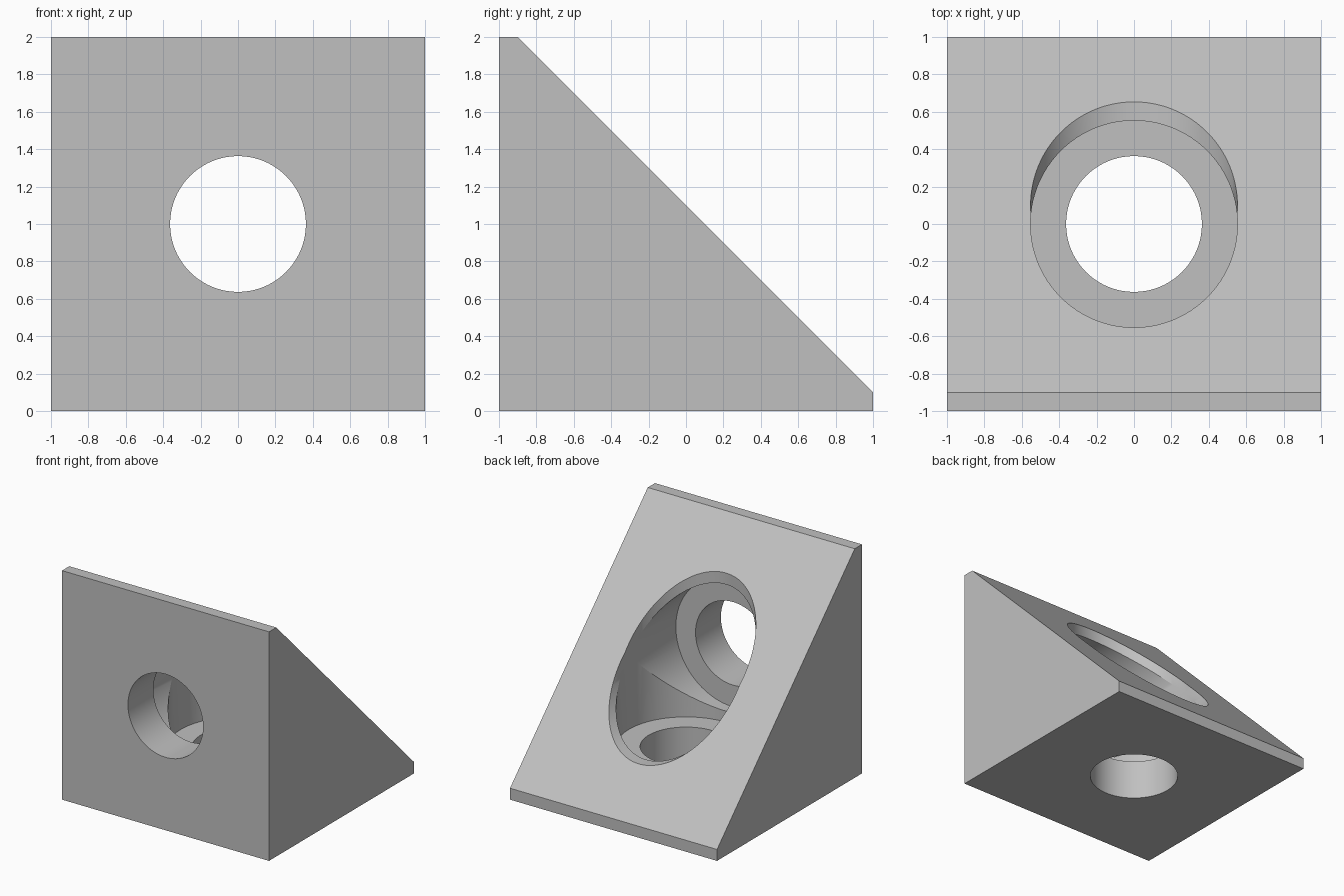
import bpy
import bmesh
import math
from mathutils import Matrix

cube = bpy.data.objects.get("Cube")
if cube:
    bpy.data.objects.remove(cube, do_unlink=True)

WALL = 0.35      # thickness left under each counterbore
LIP = 0.1        # blunt edge on the two thin ends
BORE = 0.553
HOLE = 0.363

grey = bpy.data.materials.new("plain grey")
grey.use_nodes = True
colour = (0.53, 0.53, 0.53, 1)
grey.diffuse_color = colour
grey.node_tree.nodes["Principled BSDF"].inputs["Base Color"].default_value = colour


def add_object(name, bm):
    bmesh.ops.recalc_face_normals(bm, faces=bm.faces)
    mesh = bpy.data.meshes.new(name)
    bm.to_mesh(mesh)
    bm.free()
    mesh.materials.append(grey)
    obj = bpy.data.objects.new(name, mesh)
    bpy.context.collection.objects.link(obj)
    return obj


def cutter(name, radius, start, end, horizontal):
    """Cylinder along z, or along y through the middle of the front face."""
    bm = bmesh.new()
    bmesh.ops.create_cone(bm, cap_ends=True, segments=128, radius1=radius,
                          radius2=radius, depth=end - start,
                          matrix=Matrix.Translation((0, 0, (start + end) / 2)))
    if horizontal:
        turn = Matrix.Translation((0, -1, 1)) @ Matrix.Rotation(-math.pi / 2, 4, "X")
        bmesh.ops.transform(bm, matrix=turn, verts=bm.verts)
    obj = add_object(name, bm)
    obj.hide_render = True
    return obj


# Wedge block: side profile extruded across the width
profile = [(-1, 0), (1, 0), (1, LIP), (LIP - 1, 2), (-1, 2)]
bm = bmesh.new()
side = bm.faces.new([bm.verts.new((-1, y, z)) for y, z in profile])
extruded = bmesh.ops.extrude_face_region(bm, geom=[side])["geom"]
bmesh.ops.translate(bm, vec=(2, 0, 0),
                    verts=[v for v in extruded if isinstance(v, bmesh.types.BMVert)])
bracket = add_object("corner_bracket", bm)

# Counterbore and through hole in each of the two legs
cutters = []
for horizontal in (False, True):
    leg = "front" if horizontal else "base"
    cutters.append(cutter(leg + "_counterbore_cutter", BORE, WALL, 2.6, horizontal))
    cutters.append(cutter(leg + "_hole_cutter", HOLE, -0.2, WALL + 0.2, horizontal))

bpy.ops.object.select_all(action="DESELECT")
bracket.select_set(True)
bpy.context.view_layer.objects.active = bracket
for tool in cutters:
    mod = bracket.modifiers.new(tool.name, "BOOLEAN")
    mod.operation = "DIFFERENCE"
    mod.solver = "EXACT"
    mod.object = tool
    bpy.ops.object.modifier_apply(modifier=mod.name)
    bpy.data.objects.remove(tool, do_unlink=True)

bpy.ops.object.shade_smooth_by_angle(angle=math.radians(20))
